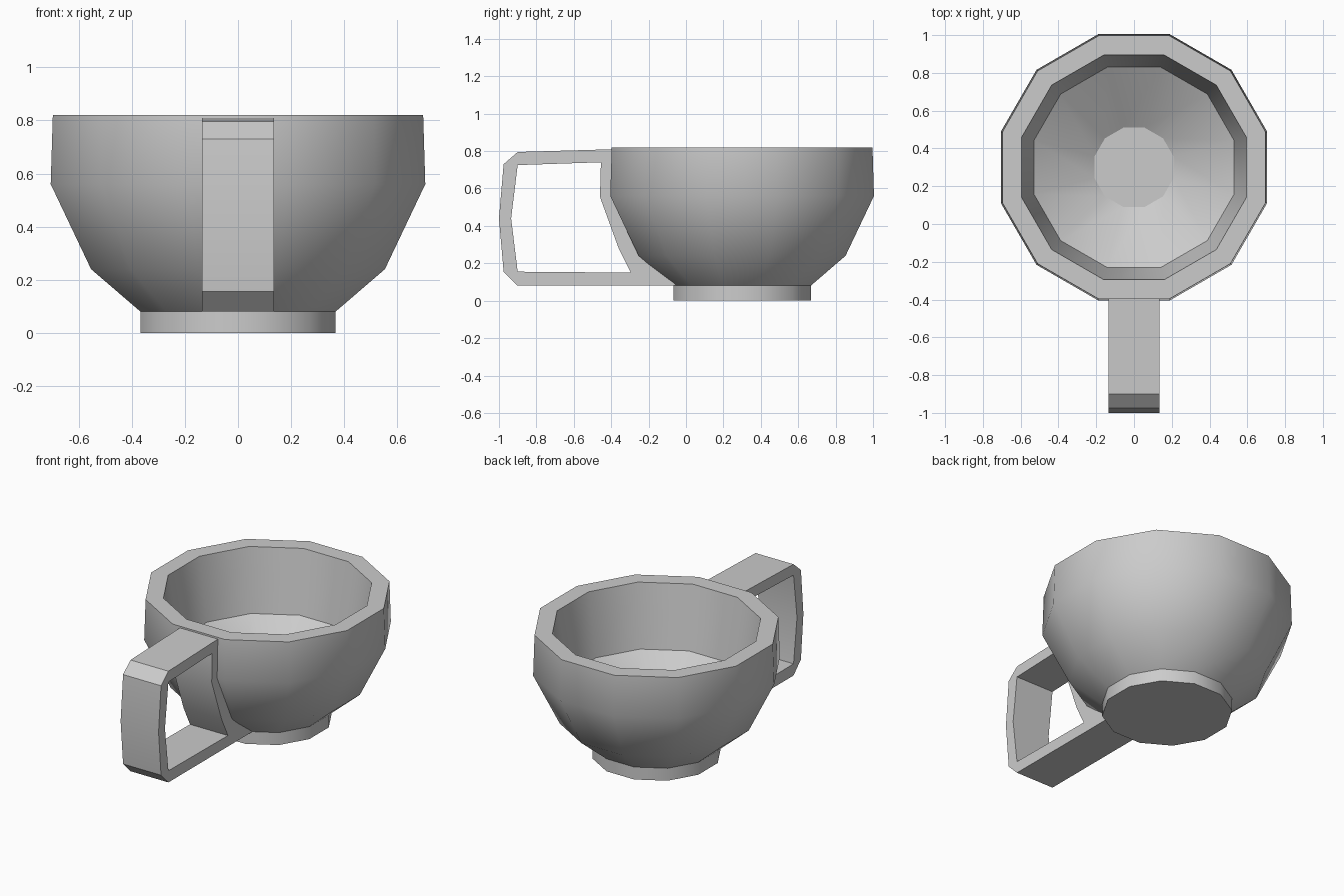
import bpy, bmesh, math

cube = bpy.data.objects.get("Cube")
if cube:
    bpy.data.objects.remove(cube, do_unlink=True)

# Single ceramic colour
GREY = (0.6, 0.6, 0.6, 1)
ceramic = bpy.data.materials.new("grey_ceramic")
ceramic.use_nodes = True
ceramic.diffuse_color = GREY
ceramic.node_tree.nodes["Principled BSDF"].inputs["Base Color"].default_value = GREY

SIDES = 12
CUP_Y = 0.3


def finish(name, bm, angle):
    bmesh.ops.remove_doubles(bm, verts=bm.verts, dist=1e-5)
    bmesh.ops.recalc_face_normals(bm, faces=bm.faces)
    mesh = bpy.data.meshes.new(name)
    bm.to_mesh(mesh)
    bm.free()
    mesh.materials.append(ceramic)
    obj = bpy.data.objects.new(name, mesh)
    bpy.context.collection.objects.link(obj)
    bpy.ops.object.select_all(action="DESELECT")
    obj.select_set(True)
    bpy.context.view_layer.objects.active = obj
    bpy.ops.object.shade_smooth_by_angle(angle=math.radians(angle))
    return obj


def lathe(name, profile):
    """Turn (flat-side radius, height) points into a closed twelve-sided body."""
    bm = bmesh.new()
    rings = []
    for apothem, z in profile:
        r = apothem / math.cos(math.pi / SIDES)
        angles = [2 * math.pi * (i + 0.5) / SIDES for i in range(SIDES)]
        rings.append([bm.verts.new((r * math.cos(a), CUP_Y + r * math.sin(a), z))
                      for a in angles])
    for low, high in zip(rings, rings[1:]):
        for i in range(SIDES):
            j = (i + 1) % SIDES
            bm.faces.new((low[i], low[j], high[j], high[i]))
    bm.faces.new(rings[0])
    bm.faces.new(rings[-1])
    return finish(name, bm, 31)


def loop_band(name, pairs, half_width):
    """Closed band from matching (outer, inner) points in the side plane."""
    bm = bmesh.new()
    sections = []
    for outer, inner in pairs:
        sections.append([bm.verts.new((x, *p)) for x, p in (
            (-half_width, outer), (half_width, outer),
            (half_width, inner), (-half_width, inner))])
    for a, b in zip(sections, sections[1:] + sections[:1]):
        for i in range(4):
            j = (i + 1) % 4
            bm.faces.new((a[i], a[j], b[j], b[i]))
    bmesh.ops.dissolve_degenerate(bm, edges=bm.edges, dist=1e-5)
    return finish(name, bm, 30)


# Foot, outer bowl, rim, inner wall and sloping floor in one profile
lathe("cup_body", [
    (0.367, 0), (0.367, 0.08), (0.553, 0.24), (0.705, 0.56), (0.697, 0.82),
    (0.595, 0.82), (0.53, 0.42), (0.21, 0.21)])

# Handle: top arm, grip, bottom arm, then the strip hugging the bowl
top_in, low_in = (-0.9, 0.725), (-0.9, 0.155)
loop_band("handle", [
    ((-0.38, 0.81), (-0.455, 0.74)),
    ((-0.90, 0.795), top_in),
    ((-0.975, 0.73), top_in),
    ((-1.0, 0.44), (-0.935, 0.44)),
    ((-0.975, 0.155), low_in),
    ((-0.90, 0.08), low_in),
    ((-0.05, 0.08), (-0.295, 0.15)),
    ((-0.22, 0.25), (-0.36, 0.28)),
    ((-0.38, 0.56), (-0.46, 0.555))], 0.135)
